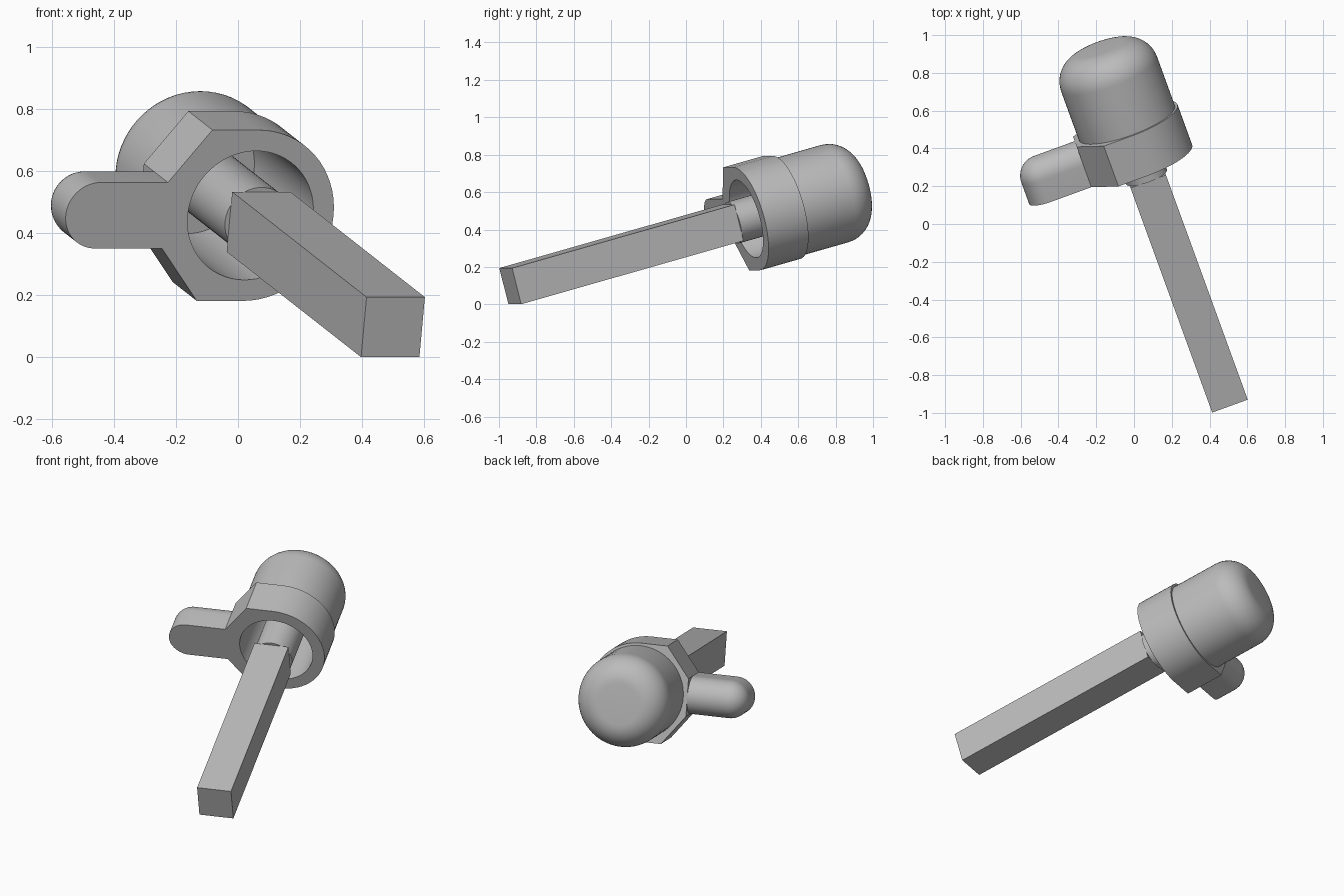
import bpy, bmesh
from math import radians, sin, cos, pi
from mathutils import Matrix, Vector

if "Cube" in bpy.data.objects:
    bpy.data.objects.remove(bpy.data.objects["Cube"])

grey = bpy.data.materials.new("plain grey")
grey.use_nodes = True
grey.diffuse_color = (0.5, 0.5, 0.5, 1)
grey.node_tree.nodes["Principled BSDF"].inputs["Base Color"].default_value = (0.5, 0.5, 0.5, 1)

# Local frame: origin at the centre of the collar front, y along the shaft
FRAME = (Matrix.Translation((0.04, 0.322, 0.457))
         @ Matrix.Rotation(radians(20), 4, 'Z') @ Matrix.Rotation(radians(15), 4, 'X'))
SEG = 64
DEPTH = 0.235      # collar and lug thickness
BORE = 0.215       # hole radius
BORE_END = 0.575
LUG_X, LUG_R = -0.523, 0.11


def finish(bm, name):
    bmesh.ops.remove_doubles(bm, verts=bm.verts, dist=1e-5)
    bmesh.ops.recalc_face_normals(bm, faces=bm.faces)
    mesh = bpy.data.meshes.new(name)
    bm.to_mesh(mesh)
    bm.free()
    obj = bpy.data.objects.new(name, mesh)
    bpy.context.collection.objects.link(obj)
    mesh.materials.append(grey)
    obj.matrix_world = FRAME
    bpy.ops.object.select_all(action='DESELECT')
    obj.select_set(True)
    bpy.context.view_layer.objects.active = obj
    bpy.ops.object.shade_smooth_by_angle(angle=radians(30))
    return obj


def spin_profile(profile, x=0.0, angle=2 * pi, steps=SEG):
    """Revolve (radius, y) points around the y axis through x."""
    bm = bmesh.new()
    verts = [bm.verts.new((x, y, r)) for r, y in profile]
    edges = [bm.edges.new(pair) for pair in zip(verts, verts[1:])]
    bmesh.ops.spin(bm, geom=verts + edges, cent=(x, 0, 0), axis=(0, 1, 0),
                   angle=-angle, steps=steps)
    bmesh.ops.remove_doubles(bm, verts=bm.verts, dist=1e-5)
    return bm


def fillet(r, end, radius, n=12):
    """Quarter round from a wall of radius r to a flat end."""
    return [(r - radius + radius * cos(a), end - radius + radius * sin(a))
            for a in (i * pi / 2 / n for i in range(n + 1))]


def add_loop(bm, points):
    verts = [bm.verts.new((x, 0, z)) for x, z in points]
    return [bm.edges.new((v, verts[i - 1])) for i, v in enumerate(verts)]


# Collar: round on one side, tapering to the lug on the other, with a bore
half = SEG // 2
outline = [(0.285 * sin(pi * i / half), 0.285 * cos(pi * i / half)) for i in range(half + 1)]
outline += [(-0.157, -0.285), (-0.293, -LUG_R), (-0.293, LUG_R), (-0.157, 0.285)]
hole = [(BORE * sin(2 * pi * i / SEG), BORE * cos(2 * pi * i / SEG)) for i in range(SEG)]
bm = bmesh.new()
rim = add_loop(bm, outline) + add_loop(bm, hole)
bmesh.ops.triangle_fill(bm, edges=rim, use_beauty=True, normal=(0, -1, 0))
ext = bmesh.ops.extrude_face_region(bm, geom=bm.faces[:], use_keep_orig=True)
moved = [g for g in ext["geom"] if isinstance(g, bmesh.types.BMVert)]
bmesh.ops.translate(bm, verts=moved, vec=(0, DEPTH, 0))
finish(bm, "collar")

# Lug: flat front, rounded back and rounded tip
bm = spin_profile([(0, 0), (LUG_R, 0)] + fillet(LUG_R, DEPTH, LUG_R),
                  LUG_X, pi, half)
open_edges = [e for e in bm.edges if e.is_boundary]
ext = bmesh.ops.extrude_edge_only(bm, edges=open_edges)
moved = [g for g in ext["geom"] if isinstance(g, bmesh.types.BMVert)]
bmesh.ops.translate(bm, verts=moved, vec=(0.26, 0, 0))
finish(bm, "side_lug")

# Cap: hollow cup with a rounded closed end
finish(spin_profile([(0, BORE_END), (BORE, BORE_END), (BORE, 0.23), (0.27, 0.23)]
                    + fillet(0.27, 0.67, 0.15) + [(0, 0.67)]), "domed_cap")

# Round stem inside the cup
finish(spin_profile([(0, -0.08), (0.115, -0.08), (0.115, 0.58), (0, 0.58)]), "stem")

# Long square bar
bm = bmesh.new()
bmesh.ops.create_cube(bm, size=1, matrix=Matrix.Translation((0, -0.735, 0))
                      @ Matrix.Diagonal(Vector((0.2, 1.31, 0.2, 1))))
finish(bm, "square_bar")
